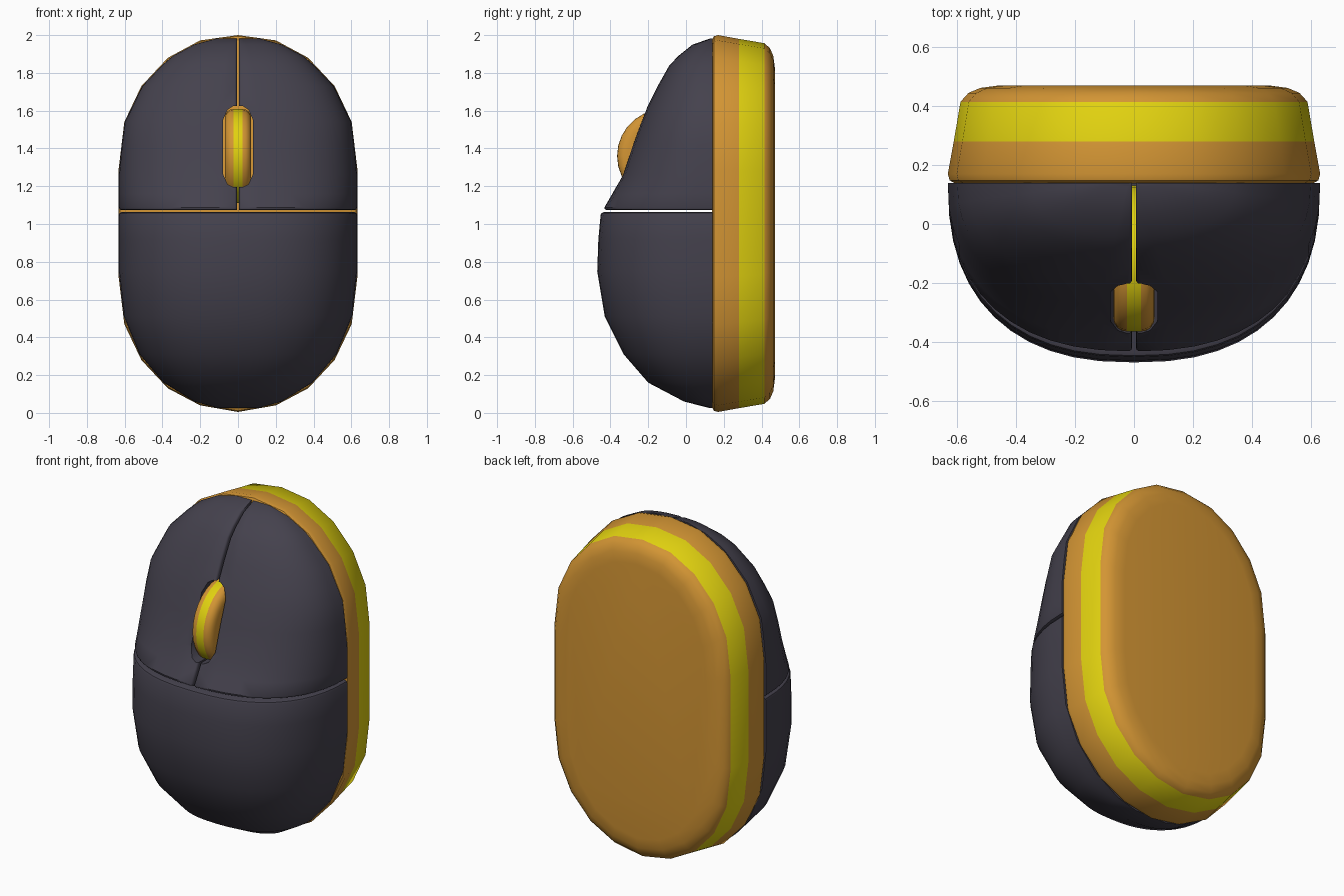
import bpy, bmesh, math

if "Cube" in bpy.data.objects:
    bpy.data.objects.remove(bpy.data.objects["Cube"])


def material(name, rgb):
    m = bpy.data.materials.new(name)
    m.diffuse_color = (*rgb, 1)
    m.use_nodes = True
    m.node_tree.nodes["Principled BSDF"].inputs["Base Color"].default_value = m.diffuse_color
    return m


DARK = material("charcoal", (0.058, 0.053, 0.074))
ORANGE = material("orange", (0.65, 0.30, 0.034))
YELLOW = material("yellow", (0.75, 0.64, 0.005))

# Half outline seen from the front: (half width, z)
OUTLINE = [(0, 0.005), (0.2, 0.04), (0.37, 0.13), (0.51, 0.28), (0.6, 0.47), (0.63, 0.72),
           (0.63, 1.29), (0.6, 1.54), (0.51, 1.73), (0.37, 1.88), (0.2, 1.972), (0, 2.0)]
SEAM_Y = 0.14


def half_width(z):
    for (w0, z0), (w1, z1) in zip(OUTLINE, OUTLINE[1:]):
        if z0 <= z <= z1:
            return w0 + (w1 - w0) * (z - z0) / (z1 - z0)
    return 0


def loft(name, rings, mats, rule=None):
    """Skin closed rings of points into a capped solid; rule picks the colour from a face centre."""
    bm = bmesh.new()
    loops = [[bm.verts.new(p) for p in r] for r in rings]
    for a, b in zip(loops, loops[1:]):
        for i in range(len(a)):
            j = (i + 1) % len(a)
            bm.faces.new((a[i], a[j], b[j], b[i]))
    bm.faces.new(loops[0])
    bm.faces.new(loops[-1])
    bmesh.ops.recalc_face_normals(bm, faces=bm.faces)
    if rule:
        for f in bm.faces:
            f.material_index = rule(f.calc_center_median())
    me = bpy.data.meshes.new(name)
    bm.to_mesh(me)
    bm.free()
    ob = bpy.data.objects.new(name, me)
    bpy.context.collection.objects.link(ob)
    for m in mats:
        me.materials.append(m)
    return ob


def activate(ob):
    bpy.ops.object.select_all(action='DESELECT')
    ob.select_set(True)
    bpy.context.view_layer.objects.active = ob


def smooth(ob, deg=40):
    activate(ob)
    bpy.ops.object.shade_smooth_by_angle(angle=math.radians(deg))


def quarter(w, h, steps=12, n=2.4):
    """Superellipse quarter from the side edge to the crown."""
    pts = []
    for i in range(steps + 1):
        t = math.pi / 2 * i / steps
        pts.append((w * max(math.cos(t), 0) ** (2 / n), SEAM_Y - h * math.sin(t) ** (2 / n)))
    return pts


# Base tray: outline rings stepped from the seam to the back, with a yellow band
rings = []
for y, d in [(0.138, 0.025), (0.148, 0.006), (0.17, 0), (0.28, 0.02), (0.415, 0.043),
             (0.445, 0.07), (0.462, 0.11), (0.47, 0.17)]:
    loop = OUTLINE + [(-x, z) for x, z in OUTLINE[-2:0:-1]]
    rings.append([(x * (0.632 - d) / 0.63, y, 1.0025 + (z - 1.0025) * (1 - d)) for x, z in loop])
base = loft("base_tray", rings, [ORANGE, YELLOW], lambda c: 1 if 0.29 < c.y < 0.41 else 0)
smooth(base)

# Palm rest: domed lower shell, rows of (z, height, inset)
rings = []
for z, h, d in [(0.025, 0.012, 0.01), (0.06, 0.15, 0.008), (0.16, 0.34, 0.006), (0.31, 0.47, 0.004),
                (0.51, 0.57, 0.002), (0.75, 0.61, 0), (0.92, 0.604, 0), (1.048, 0.592, 0),
                (1.058, 0.587, 0.004), (1.063, 0.575, 0.014)]:
    q = quarter(half_width(z) + 0.002 - d, h)
    rings.append([(x, y, z) for x, y in q] + [(-x, y, z) for x, y in q[-2::-1]])
palm = loft("palm_rest", rings, [DARK])
smooth(palm)

# Slot cutter for the scroll wheel
slot = [(0.025, 1.625), (0.055, 1.605), (0.08, 1.55), (0.08, 1.265), (0.055, 1.21), (0.025, 1.195)]
slot += [(-x, z) for x, z in slot[::-1]]
cutter = loft("slot_cutter", [[(x, y, z) for x, z in slot] for y in (-0.7, 0.3)], [DARK])
cutter.hide_render = True

# Left and right buttons: mirrored upper shell halves
ROWS = [(1.073, 0.558, 0.014), (1.078, 0.57, 0.004), (1.088, 0.572, 0), (1.16, 0.53, 0),
        (1.26, 0.475, 0), (1.42, 0.422, 0), (1.54, 0.377, 0.002), (1.62, 0.345, 0.003),
        (1.73, 0.29, 0.004), (1.84, 0.228, 0.006), (1.89, 0.18, 0.008), (1.95, 0.105, 0.01),
        (1.982, 0.012, 0.015)]
for side, name in ((1, "right_button"), (-1, "left_button")):
    rings = []
    for z, h, d in ROWS:
        q = quarter(half_width(z) + 0.002 - d, h)[:-1]
        top = SEAM_Y - h
        q += [(0.016, top), (0.009, top + min(0.005, h * 0.3)),
              (0.006, top + min(0.014, h * 0.6)), (0.006, SEAM_Y)]
        rings.append([(side * x, y, z) for x, y in q])
    button = loft(name, rings, [DARK])
    mod = button.modifiers.new("slot", 'BOOLEAN')
    mod.operation = 'DIFFERENCE'
    mod.solver = 'EXACT'
    mod.object = cutter
    activate(button)
    bpy.ops.object.modifier_apply(modifier="slot")
    smooth(button)
bpy.data.objects.remove(cutter)

# Scroll wheel: disc turned about the x axis with a yellow centre stripe
profile = [(0.07, 0.19), (0.068, 0.215), (0.058, 0.234), (0.042, 0.245), (0.024, 0.248)]
profile += [(-x, r) for x, r in profile[::-1]]
rings = []
for x, r in profile:
    rings.append([(x, -0.117 + r * math.cos(a), 1.36 + r * math.sin(a))
                  for a in (math.tau * i / 28 for i in range(28))])
wheel = loft("scroll_wheel", rings, [ORANGE, YELLOW],
             lambda c: 1 if abs(c.x) < 0.02 else 0)
smooth(wheel)
